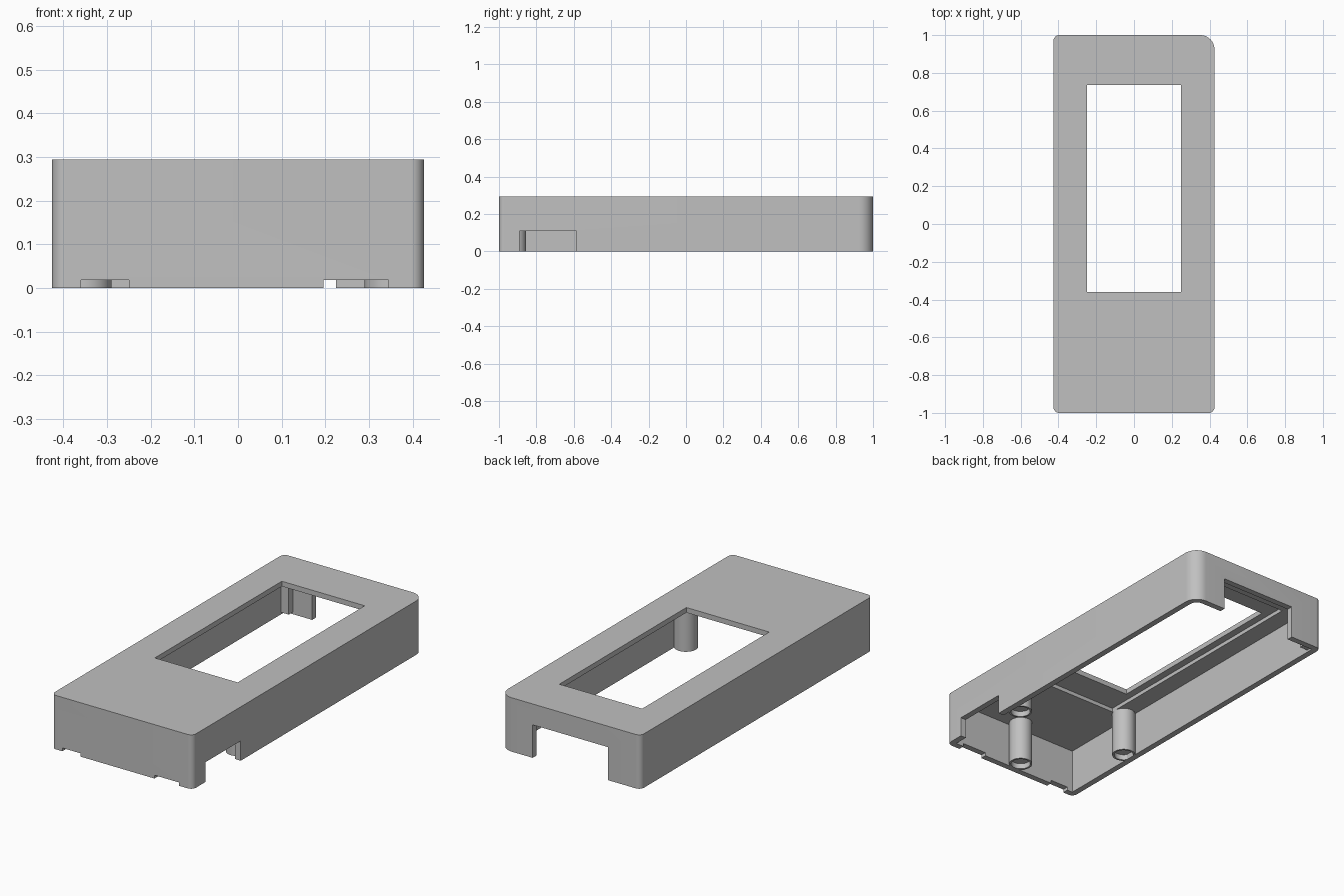
import bpy, bmesh, math
from mathutils import Matrix

if "Cube" in bpy.data.objects:
    bpy.data.objects.remove(bpy.data.objects["Cube"], do_unlink=True)

HX, HY, H = 0.426, 1.0, 0.294      # half width, half length, height
WALL, CEILING = 0.033, 0.245       # wall thickness, underside of the lid

grey = bpy.data.materials.new("matte grey")
grey.use_nodes = True
colour = (0.53, 0.53, 0.53, 1)
grey.diffuse_color = colour
grey.node_tree.nodes["Principled BSDF"].inputs["Base Color"].default_value = colour


def finish(name, bm):
    bmesh.ops.recalc_face_normals(bm, faces=bm.faces)
    mesh = bpy.data.meshes.new(name)
    bm.to_mesh(mesh)
    bm.free()
    mesh.materials.append(grey)
    ob = bpy.data.objects.new(name, mesh)
    bpy.context.scene.collection.objects.link(ob)
    return ob


def smooth(ob):
    bpy.ops.object.select_all(action="DESELECT")
    ob.select_set(True)
    bpy.context.view_layer.objects.active = ob
    bpy.ops.object.shade_smooth_by_angle(angle=math.radians(30))


def slab(name, hx, hy, z0, z1, small, large):
    """Rounded rectangle prism with one larger corner at +x +y."""
    outline = []
    for i, (sx, sy) in enumerate([(1, 1), (-1, 1), (-1, -1), (1, -1)]):
        r = large if i == 0 else small
        steps = 12 if r else 0
        for k in range(steps + 1):
            a = math.pi / 2 * (i + k / max(steps, 1))
            outline.append((sx * (hx - r) + r * math.cos(a),
                            sy * (hy - r) + r * math.sin(a), z0))
    bm = bmesh.new()
    base = bm.faces.new([bm.verts.new(p) for p in outline])
    top = bmesh.ops.extrude_face_region(bm, geom=[base])["geom"]
    for v in top:
        if isinstance(v, bmesh.types.BMVert):
            v.co.z = z1
    return finish(name, bm)


def box(name, x0, x1, y0, y1, z0, z1):
    bm = bmesh.new()
    bmesh.ops.create_cube(bm, size=1)
    bm.transform(Matrix.Translation(((x0 + x1) / 2, (y0 + y1) / 2, (z0 + z1) / 2))
                 @ Matrix.Diagonal((x1 - x0, y1 - y0, z1 - z0, 1)))
    return finish(name, bm)


def carve(ob, cutters):
    """Subtract every cutter, bake the result and drop the cutters."""
    for cutter in cutters:
        cutter.hide_render = True
        mod = ob.modifiers.new("cut", "BOOLEAN")
        mod.operation, mod.solver, mod.object = "DIFFERENCE", "EXACT", cutter
    graph = bpy.context.evaluated_depsgraph_get()
    baked = bpy.data.meshes.new_from_object(ob.evaluated_get(graph))
    ob.modifiers.clear()
    ob.data = baked
    for cutter in cutters:
        bpy.data.objects.remove(cutter, do_unlink=True)


# Case shell: hollow from below, with display window and edge cut-outs
LOW = -0.1
case = slab("case_shell", HX, HY, 0, H, 0.03, 0.075)
carve(case, [
    slab("cavity", HX - WALL, HY - WALL, LOW, CEILING, 0, 0.042),
    box("display_pocket", -0.29, 0.29, -0.52, 0.85, 0.2, 0.266),
    box("display_window", -0.25, 0.25, -0.36, 0.735, 0.2, 0.4),
    box("rear_opening", -0.23, 0.225, 0.9, 1.1, LOW, 0.18),
    box("side_notch", 0.37, 0.5, -0.89, -0.585, LOW, 0.108),
    box("front_notch_a", -0.36, -0.25, -1.1, -0.95, LOW, 0.018),
    box("front_notch_b", 0.196, 0.345, -1.1, -0.95, LOW, 0.018),
])
smooth(case)

# Rear corner block inside the shell
box("rear_corner_block", -0.4, -0.345, 0.93, 0.975, 0.012, CEILING + 0.005)


# Screw posts with a shallow bore in the lower end
def post(name, x, y):
    bm = bmesh.new()
    profile = [(0, 0.03), (0.05, 0.03), (0.05, 0), (0.06, 0), (0.06, CEILING + 0.005)]
    verts = [bm.verts.new((r, 0, z)) for r, z in profile]
    edges = [bm.edges.new(pair) for pair in zip(verts, verts[1:])]
    bmesh.ops.spin(bm, geom=verts + edges, cent=(0, 0, 0), axis=(0, 0, 1),
                   angle=2 * math.pi, steps=40)
    bmesh.ops.remove_doubles(bm, verts=bm.verts, dist=0.0001)
    bm.transform(Matrix.Translation((x, y, 0)))
    smooth(finish(name, bm))


post("front_post", 0, -0.915)
for side, sx in (("left", 1), ("right", -1)):
    post(side + "_post", sx * 0.35, -0.5)
